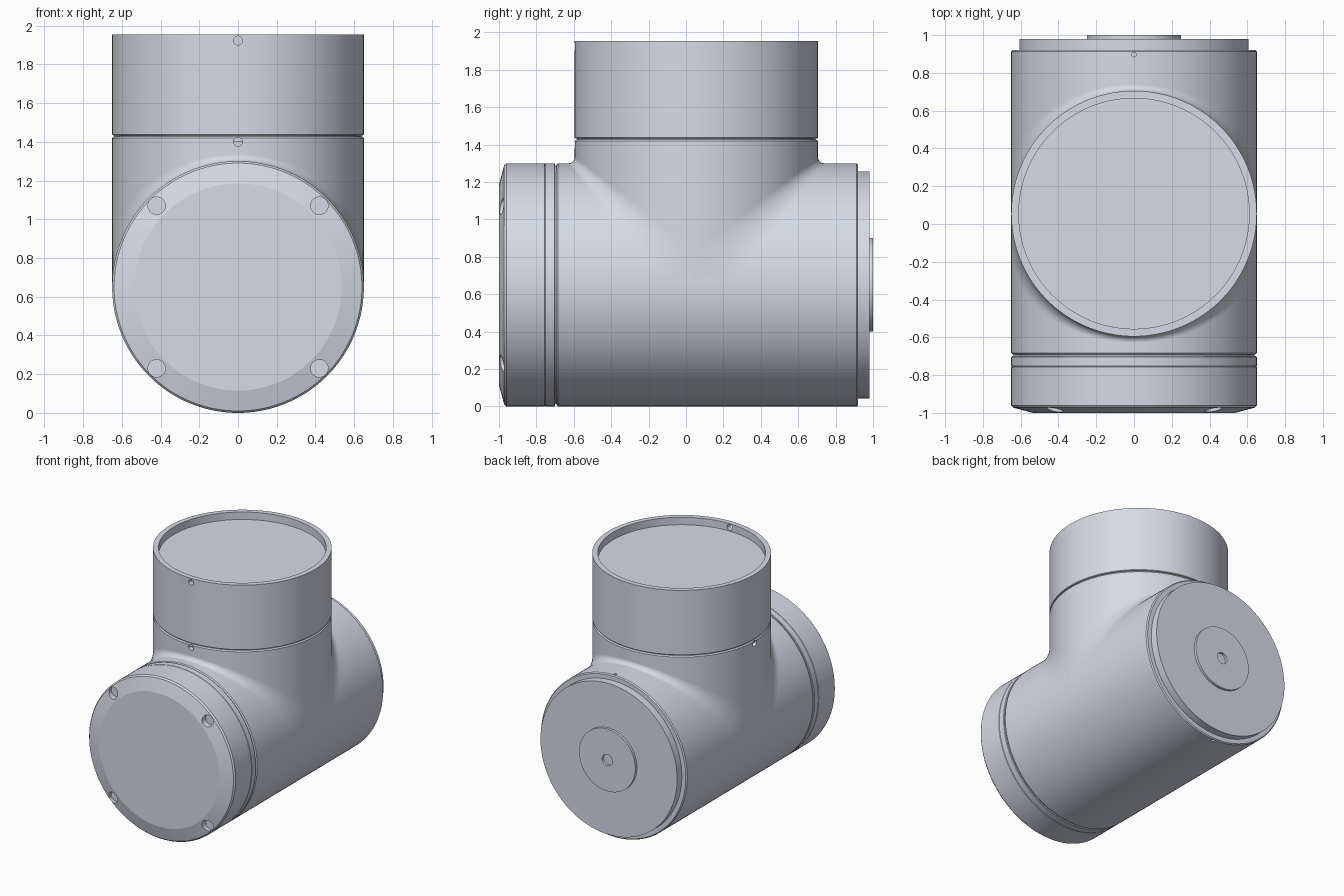
import bpy, bmesh, math
from mathutils import Matrix, Vector

if "Cube" in bpy.data.objects:
    bpy.data.objects.remove(bpy.data.objects["Cube"], do_unlink=True)

R = 0.65        # shared tube radius and height of the horizontal axis
CY = 0.055      # y position of the vertical axis
SEG = 144
GAP = 0.008     # small edge break at the seams

metal = bpy.data.materials.new("pale_grey_metal")
metal.use_nodes = True
metal.diffuse_color = (0.79, 0.82, 0.93, 1)
metal.node_tree.nodes["Principled BSDF"].inputs["Base Color"].default_value = metal.diffuse_color


def make_object(name, bm):
    mesh = bpy.data.meshes.new(name)
    bm.to_mesh(mesh)
    bm.free()
    mesh.materials.append(metal)
    obj = bpy.data.objects.new(name, mesh)
    bpy.context.collection.objects.link(obj)
    return obj


def horizontal(r, h, a):
    return (r * math.cos(a), h, R + r * math.sin(a))


def vertical(r, h, a):
    return (r * math.cos(a), CY + r * math.sin(a), h)


def lathe(name, profile, place):
    """Closed turned part from (radius, position) points."""
    bm = bmesh.new()
    rings = [[bm.verts.new(place(r, h, math.tau * i / SEG)) for i in range(SEG)]
             for r, h in profile]
    for a, b in zip(rings, rings[1:]):
        for i in range(SEG):
            j = (i + 1) % SEG
            bm.faces.new((a[i], a[j], b[j], b[i]))
    bm.faces.new(rings[0])
    bm.faces.new(rings[-1])
    bmesh.ops.recalc_face_normals(bm, faces=bm.faces)
    return make_object(name, bm)


def barrel(start, end, r=R, b=GAP):
    """Profile of a straight tube with broken edges."""
    return [(r - b, start), (r, start + b), (r, end - b), (r - b, end)]


def drill(target, centre, direction, radius, depth):
    """Cut a round hole centred on a point along a direction."""
    bm = bmesh.new()
    turn = Vector((0, 0, 1)).rotation_difference(Vector(direction)).to_matrix().to_4x4()
    bmesh.ops.create_cone(bm, cap_ends=True, segments=24, radius1=radius, radius2=radius,
                          depth=depth * 2, matrix=Matrix.Translation(centre) @ turn)
    cutter = make_object("cutter", bm)
    cutter.hide_render = True
    mod = target.modifiers.new("hole", "BOOLEAN")
    mod.operation = "DIFFERENCE"
    mod.solver = "EXACT"
    mod.object = cutter
    bpy.context.view_layer.objects.active = target
    bpy.ops.object.modifier_apply(modifier=mod.name)
    bpy.data.objects.remove(cutter, do_unlink=True)


# Horizontal housing, front to back
end_cap = lathe("end_cap", [(0.535, -1), (0.64, -0.972), (R, -0.96),
                            (R, -0.757), (R - 0.003, -0.754)], horizontal)
cap_ring = lathe("cap_ring", barrel(-0.754, -0.7, b=0.003), horizontal)
body_seam = lathe("body_seam", [(R - 0.012, -0.72), (R - 0.012, -0.66)], horizontal)
body = lathe("body", barrel(-0.692, 0.92), horizontal)
rear_plate = lathe("rear_plate", [(0.607, 0.9), (0.607, 0.98)], horizontal)
rear_hub = lathe("rear_hub", [(0.25, 0.97), (0.25, 1), (0.045, 1), (0.045, 0.975)], horizontal)

# Vertical branch, bottom to top
collar = lathe("collar", [(R, R + 0.004)] + barrel(1.2, 1.427)[2:], vertical)
collar_seam = lathe("collar_seam", [(R - 0.012, 1.4), (R - 0.012, 1.46)], vertical)
tube = lathe("top_tube", [(R - 0.004, 1.433), (R, 1.437), (R, 1.955), (0.61, 1.955),
                          (0.61, 1.895)], vertical)

# Blend between branch and housing, widening toward the sides
bm = bmesh.new()
STEPS, ARC = 72, 14
for side in (-1, 1):
    rows = []
    for i in range(STEPS + 1):
        t = math.pi * (i / STEPS - 0.5)
        x, h = R * math.sin(t), R * math.cos(t)
        r = 0.18 - 0.225 * h
        row = []
        for k in range(ARC + 1):
            a = math.pi / 2 * k / ARC
            y = h + r * (1 - math.cos(a))
            z = h + r * (1 - math.sin(a))
            row.append(bm.verts.new((x, CY + side * y, R + z)))
        rows.append(row)
    for a, b in zip(rows, rows[1:]):
        for k in range(ARC):
            quad = (a[k], b[k], b[k + 1], a[k + 1])
            face = bm.faces.new(quad)
            face.normal_update()
            if face.normal.y * side < 0:
                face.normal_flip()
blend = make_object("junction_blend", bm)

# Screw bores in the end cap
for sx in (-1, 1):
    for sz in (-1, 1):
        drill(end_cap, (sx * 0.42, -1, R + sz * 0.42), (0, 1, 0), 0.045, 0.055)

# Locating holes
drill(tube, (0, CY - R, 1.923), (0, 1, 0), 0.023, 0.1)
drill(collar, (0, CY - R, 1.4), (0, 1, 0), 0.023, 0.04)
drill(collar, (-R, CY, 1.4), (1, 0, 0), 0.023, 0.04)
for z in (0, 2 * R):
    drill(body, (0, 0.897, z), (0, 0, 1), 0.012, 0.04)

# Smooth the curved walls, keep the edges crisp
bpy.ops.object.select_all(action="DESELECT")
for obj in (end_cap, cap_ring, body_seam, body, rear_plate, rear_hub,
            collar, collar_seam, tube, blend):
    obj.select_set(True)
bpy.context.view_layer.objects.active = body
bpy.ops.object.shade_smooth_by_angle(angle=math.radians(12))
